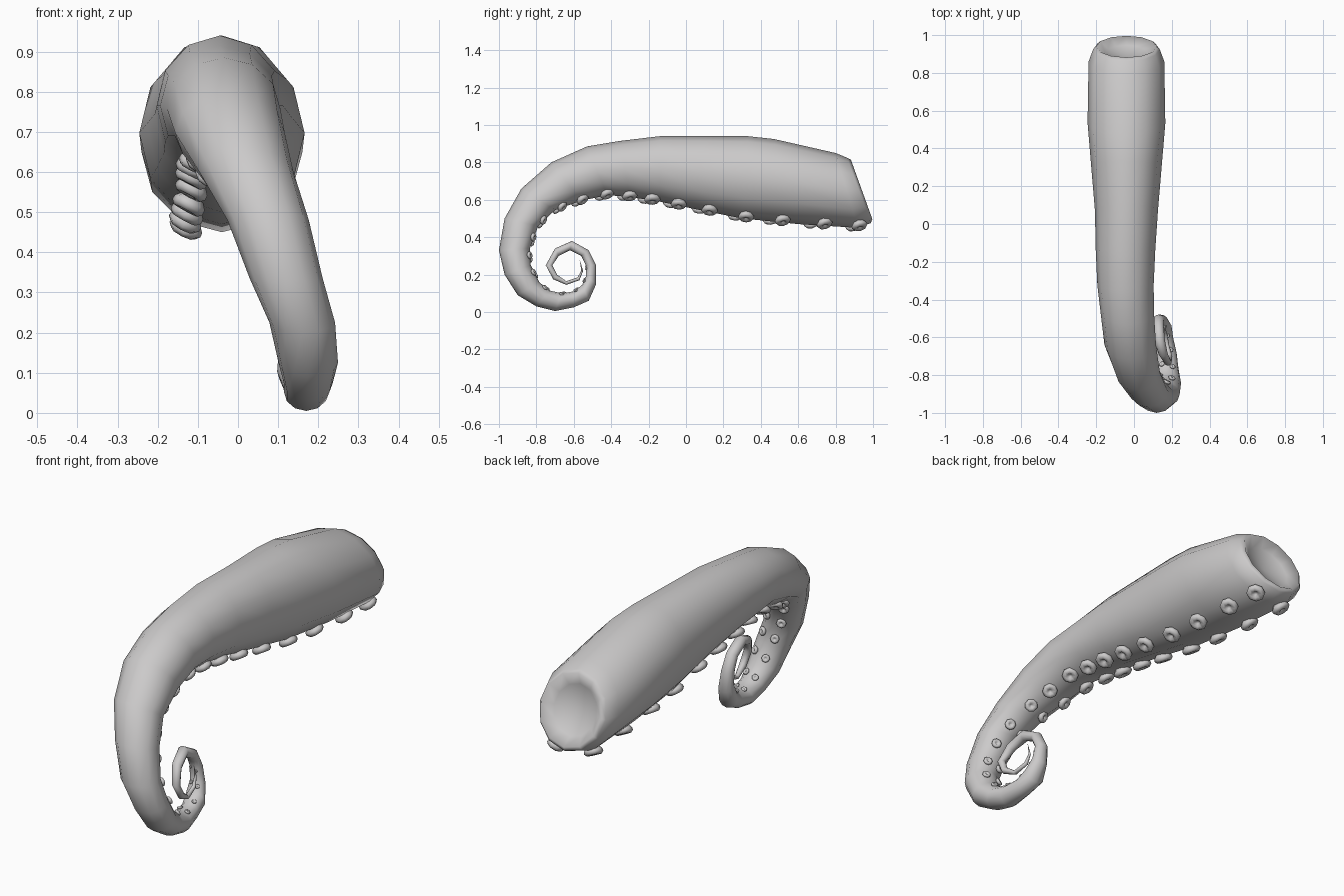
import bpy, bmesh, math
from mathutils import Vector

if "Cube" in bpy.data.objects:
    bpy.data.objects.remove(bpy.data.objects["Cube"])

grey = bpy.data.materials.new("soft_grey")
grey.diffuse_color = (0.6, 0.59, 0.59, 1)
grey.use_nodes = True
grey.node_tree.nodes["Principled BSDF"].inputs["Base Color"].default_value = grey.diffuse_color

# Cross-sections from root to tip: outer (y, z), inner (y, z), centre x
SECTIONS = [
    (.86, .83, .99, .47, -.04), (.80, .85, .92, .45, -.04),
    (.47, .925, .60, .47, -.04), (.33, .94, .30, .50, -.04),
    (.10, .94, .05, .55, -.04), (-.14, .94, -.14, .59, -.045),
    (-.35, .915, -.30, .615, -.045), (-.53, .885, -.42, .625, -.035),
    (-.72, .80, -.56, .595, -.02), (-.88, .66, -.70, .545, .02),
    (-.97, .50, -.79, .46, .075), (-1.0, .33, -.835, .34, .12),
    (-.97, .20, -.83, .25, .16), (-.90, .09, -.785, .16, .175),
    (-.80, .03, -.73, .115, .175), (-.70, .005, -.665, .10, .17),
    (-.60, .025, -.60, .11, .16), (-.52, .06, -.555, .145, .148),
    (-.48, .15, -.535, .19, .14), (-.48, .25, -.535, .25, .13),
    (-.52, .33, -.56, .30, .13), (-.61, .38, -.62, .33, .135),
    (-.70, .34, -.68, .30, .155), (-.75, .25, -.715, .25, .18),
    (-.71, .175, -.69, .20, .185), (-.64, .145, -.64, .165, .175),
    (-.57, .17, -.58, .185, .165), (-.55, .22, -.56, .22, .16),
    (-.565, .27, -.567, .27, .16),
]
# Width to thickness ratio of the first sections; the rest use the last value
RATIO = [.95, .96, .87, .85, .85, .90, .98, 1.0, 1.05, 1.1]
SIDES = 12


def section(t):
    """Centre, vector to the inner side, and sideways vector at position t."""
    i = min(int(t), len(SECTIONS) - 2)
    f = t - i
    mix = lambda a, b: a + (b - a) * f
    yo, zo, yi, zi, x = (mix(a, b) for a, b in zip(SECTIONS[i], SECTIONS[i + 1]))
    ratio = mix(RATIO[min(i, 9)], RATIO[min(i + 1, 9)])
    inner = Vector((0, (yi - yo) / 2, (zi - zo) / 2))
    side = Vector((inner.length * ratio, 0, 0))
    return Vector((x, (yo + yi) / 2, (zo + zi) / 2)), inner, side


def finish(bm, name):
    bmesh.ops.recalc_face_normals(bm, faces=bm.faces)
    for face in bm.faces:
        face.smooth = True
    mesh = bpy.data.meshes.new(name)
    bm.to_mesh(mesh)
    bm.free()
    mesh.materials.append(grey)
    bpy.context.collection.objects.link(bpy.data.objects.new(name, mesh))


def skin(bm, rings):
    for a, b in zip(rings, rings[1:]):
        n = len(a)
        for k in range(n):
            bm.faces.new((a[k], a[(k + 1) % n], b[(k + 1) % n], b[k]))


def fan(bm, ring, point):
    tip = bm.verts.new(point)
    for k in range(len(ring)):
        bm.faces.new((ring[k], ring[(k + 1) % len(ring)], tip))


# Tentacle body: dished root end followed by the tapering, curling tube
bm = bmesh.new()


def body_ring(t, scale=1.0, shift=Vector()):
    c, inner, side = section(t)
    return [bm.verts.new(c + shift + scale * (math.cos(a) * inner + math.sin(a) * side))
            for a in (2 * math.pi * k / SIDES for k in range(SIDES))]


root = Vector((0, .94, .34))
rings = [body_ring(0, .62, root * -.02), body_ring(0, .88, root * .015), body_ring(0, .97)]
rings += [body_ring(i) for i in range(1, len(SECTIONS))]
skin(bm, rings)
fan(bm, rings[0], section(0)[0] - root * .045)
fan(bm, rings[-1], section(len(SECTIONS) - 1)[0] + Vector((0, -.004, .012)))
finish(bm, "tentacle_body")

# Suckers: dimpled discs in two staggered rows on the inner side
PROFILE = [(.6, -.35), (.98, .1), (1.0, .38), (.78, .62), (.42, .6), (.2, .32)]
SPOTS = [.85, 1.55, 2.27, 2.93, 3.7, 4.47, 5.25, 6.0, 7.0, 7.93, 8.7, 9.65,
         10.5, 11.4, 12.4, 13.6, 15, 16.2, 17.5, 18.7]


def add_sucker(bm, t, angle):
    c, inner, side = section(t)
    spot = c + math.cos(angle) * inner + math.sin(angle) * side
    normal = (math.cos(angle) * inner / inner.length_squared
              + math.sin(angle) * side / side.length_squared).normalized()
    u = normal.orthogonal().normalized()
    v = normal.cross(u)
    r = min(.043, .27 * inner.length)
    rings = []
    for pr, ph in PROFILE:
        rings.append([bm.verts.new(spot + r * (pr * (math.cos(a) * u + math.sin(a) * v) + ph * normal))
                      for a in (math.pi * k / 4 for k in range(8))])
    skin(bm, rings)
    fan(bm, rings[-1], spot + r * .25 * normal)
    fan(bm, rings[0], spot - r * .4 * normal)


for name, sign, offset in (("right_suckers", 1, 0), ("left_suckers", -1, .22)):
    bm = bmesh.new()
    for t in SPOTS:
        add_sucker(bm, t + offset, sign * math.radians(25))
    finish(bm, name)
